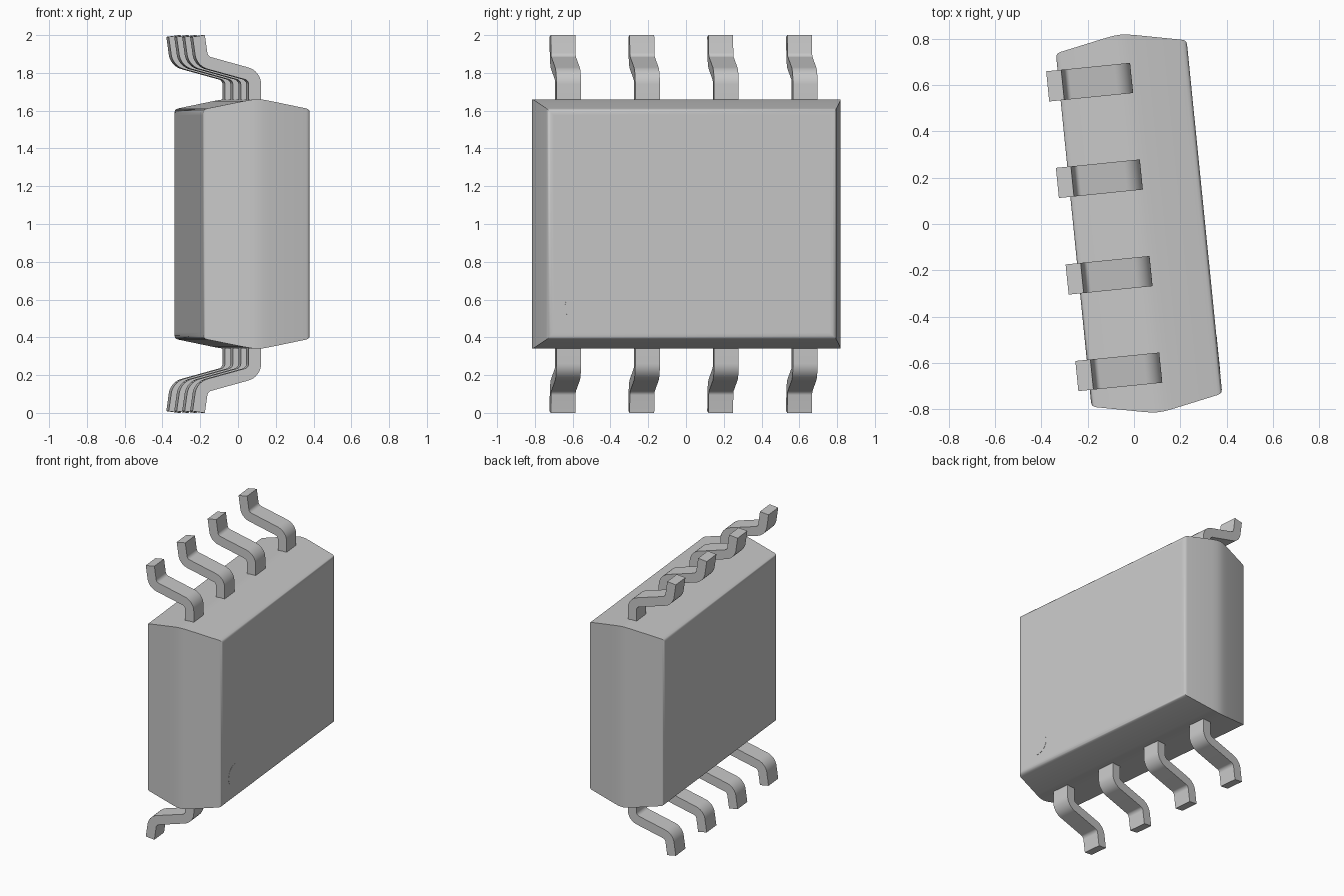
import bpy, bmesh, math
from mathutils import Vector

default = bpy.data.objects.get("Cube")
if default:
    bpy.data.objects.remove(default, do_unlink=True)

TURN = math.radians(5.75)      # whole part is turned a little about z
MID_X = 0.022                  # parting plane of the body
SHADE = (0.58, 0.58, 0.58, 1)

grey = bpy.data.materials.new("light grey")
grey.use_nodes = True
grey.diffuse_color = SHADE
grey.node_tree.nodes["Principled BSDF"].inputs["Base Color"].default_value = SHADE


def finish(name, bm):
    bmesh.ops.recalc_face_normals(bm, faces=bm.faces)
    mesh = bpy.data.meshes.new(name)
    bm.to_mesh(mesh)
    bm.free()
    mesh.materials.append(grey)
    obj = bpy.data.objects.new(name, mesh)
    bpy.context.collection.objects.link(obj)
    obj.rotation_euler.z = TURN
    bpy.ops.object.select_all(action='DESELECT')
    obj.select_set(True)
    bpy.context.view_layer.objects.active = obj
    bpy.ops.object.shade_smooth_by_angle(angle=math.radians(30))


def loft(bm, rings):
    """Skin a list of equal closed rings and cap both ends."""
    rings = [[bm.verts.new(p) for p in ring] for ring in rings]
    n = len(rings[0])
    for a, b in zip(rings, rings[1:]):
        for i in range(n):
            j = (i + 1) % n
            bm.faces.new((a[i], a[j], b[j], b[i]))
    bm.faces.new(rings[0])
    bm.faces.new(rings[-1])


def fillet(points, radius, steps=8):
    """Round the inner corners of an x-z path with arcs."""
    pts = [Vector(p) for p in points]
    path = [pts[0]]
    for a, b, c in zip(pts, pts[1:], pts[2:]):
        u, v = (a - b).normalized(), (c - b).normalized()
        half = math.acos(u.dot(v)) / 2
        centre = b + (u + v).normalized() * radius / math.sin(half)
        start = b + u * radius / math.tan(half) - centre
        end = b + v * radius / math.tan(half) - centre
        for k in range(steps + 1):
            spoke = start.lerp(end, k / steps).normalized()
            path.append(centre + spoke * radius)
    return path + [pts[-1]]


# Moulded body: drafted halves, soft parting ridge, rounded face rims
half = [(0.03, 0.002), (0.07, 0.009), (0.262, 0.048), (0.274, 0.052),
        (0.281, 0.059), (0.284, 0.07), (0.284, 0.085)]
profile = [(-x, d) for x, d in reversed(half)] + [(0, 0)] + half
bm = bmesh.new()
loft(bm, [[(MID_X + x, sy * (0.82 - d), 1 + sz * (0.66 - d))
           for sy, sz in ((-1, -1), (1, -1), (1, 1), (-1, 1))] for x, d in profile])
finish("body", bm)

# Bent leads: four along the top, four mirrored along the bottom
path = fillet([(0.02, 1.6), (0.02, 1.785), (-0.26, 1.862), (-0.279, 1.9955)], 0.06)
THICK, WIDTH, PITCH = 0.066, 0.131, 0.4195


def lead(name, y, flip):
    rings = []
    for i, p in enumerate(path):
        t = (path[min(i + 1, len(path) - 1)] - path[max(i - 1, 0)]).normalized()
        side = Vector((t.y, -t.x)) * THICK / 2
        ring = []
        for s, w in ((-1, -1), (1, -1), (1, 1), (-1, 1)):
            q = p + side * s
            ring.append((q.x, y + w * WIDTH / 2, 2 - q.y if flip else q.y))
        rings.append(ring)
    bm = bmesh.new()
    loft(bm, rings)
    finish(name, bm)


for i in range(4):
    y = (i - 1.5) * PITCH
    lead(f"top_lead_{i + 1}", y, False)
    lead(f"bottom_lead_{i + 1}", y, True)

# Thin round marker near one corner of the broad face
bm = bmesh.new()
loft(bm, [[(x, -0.595 + 0.08 * math.cos(a), 0.56 + 0.08 * math.sin(a))
           for a in (k * math.tau / 40 for k in range(40))] for x in (0.304, 0.307)])
finish("corner_marker", bm)
